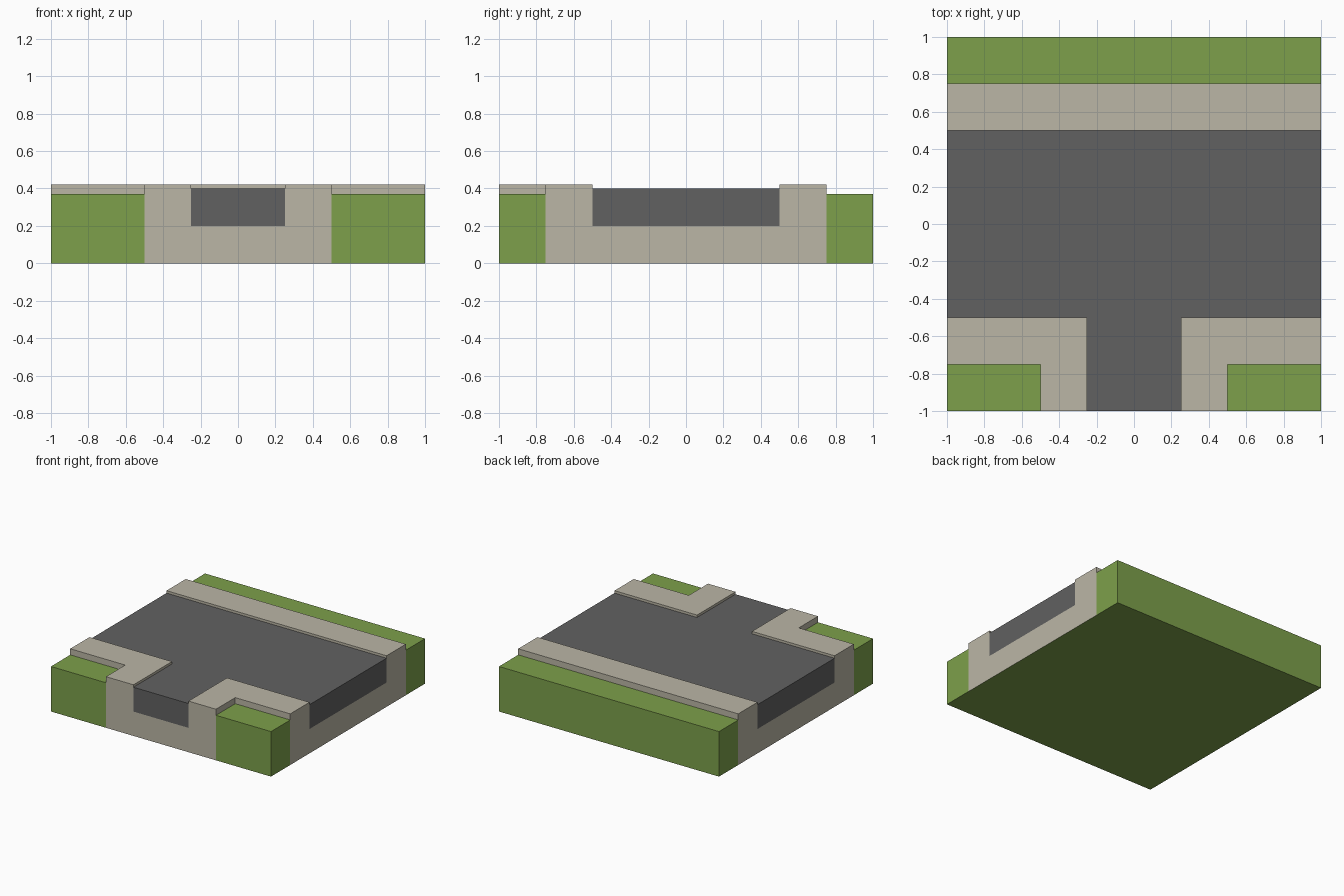
import bpy
import bmesh

cube = bpy.data.objects.get("Cube")
if cube:
    bpy.data.objects.remove(cube, do_unlink=True)


def make_material(name, rgb):
    mat = bpy.data.materials.new(name)
    mat.use_nodes = True
    mat.diffuse_color = (*rgb, 1)
    mat.node_tree.nodes["Principled BSDF"].inputs["Base Color"].default_value = (*rgb, 1)
    return mat


grass = make_material("grass green", (0.205, 0.352, 0.070))
stone = make_material("pale stone", (0.497, 0.468, 0.381))
asphalt = make_material("dark asphalt", (0.120, 0.120, 0.120))


def extrude_outline(name, outline, bottom, top, mat, underside=None):
    """Raise a flat outline into a block, optionally painting its underside."""
    bm = bmesh.new()
    base = bm.faces.new([bm.verts.new((x, y, bottom)) for x, y in outline])
    grown = bmesh.ops.extrude_face_region(bm, geom=[base], use_keep_orig=True)
    raised = [v for v in grown["geom"] if isinstance(v, bmesh.types.BMVert)]
    bmesh.ops.translate(bm, verts=raised, vec=(0, 0, top - bottom))
    bmesh.ops.recalc_face_normals(bm, faces=bm.faces)
    mesh = bpy.data.meshes.new(name)
    mesh.materials.append(mat)
    if underside:
        mesh.materials.append(underside)
        for face in bm.faces:
            face.material_index = int(face.normal.z < -0.5)
    bm.to_mesh(mesh)
    bm.free()
    obj = bpy.data.objects.new(name, mesh)
    bpy.context.collection.objects.link(obj)
    return obj


def rectangle(x0, x1, y0, y1):
    return [(x0, y0), (x1, y0), (x1, y1), (x0, y1)]


def tee(stem, shoulder, back):
    """T outline: full-width bar with a stem running to the front edge."""
    half = [(stem, -1), (stem, shoulder), (1, shoulder), (1, back)]
    return half + [(-x, y) for x, y in reversed(half)]


ROAD_BASE, ROAD_TOP, KERB_TOP, GRASS_TOP = 0.2, 0.4, 0.42, 0.37

# Stone bed and the road surface lying in it
extrude_outline("stone_bed", tee(0.5, -0.75, 0.75), 0, ROAD_BASE, stone, grass)
extrude_outline("road", tee(0.25, -0.5, 0.5), ROAD_BASE, ROAD_TOP, asphalt)

# Straight pavement and verge along the back
extrude_outline("back_pavement", rectangle(-1, 1, 0.5, 0.75), ROAD_BASE, KERB_TOP, stone)
extrude_outline("back_verge", rectangle(-1, 1, 0.75, 1), 0, GRASS_TOP, grass)

# Corner pavements and verges, mirrored across the side road
corner = [(0.25, -1), (0.5, -1), (0.5, -0.75), (1, -0.75), (1, -0.5), (0.25, -0.5)]
lawn = rectangle(0.5, 1, -1, -0.75)
for side, sign in (("left", 1), ("right", -1)):
    extrude_outline(side + "_corner_pavement", [(sign * x, y) for x, y in corner],
                    ROAD_BASE, KERB_TOP, stone)
    extrude_outline(side + "_corner_verge", [(sign * x, y) for x, y in lawn],
                    0, GRASS_TOP, grass)
